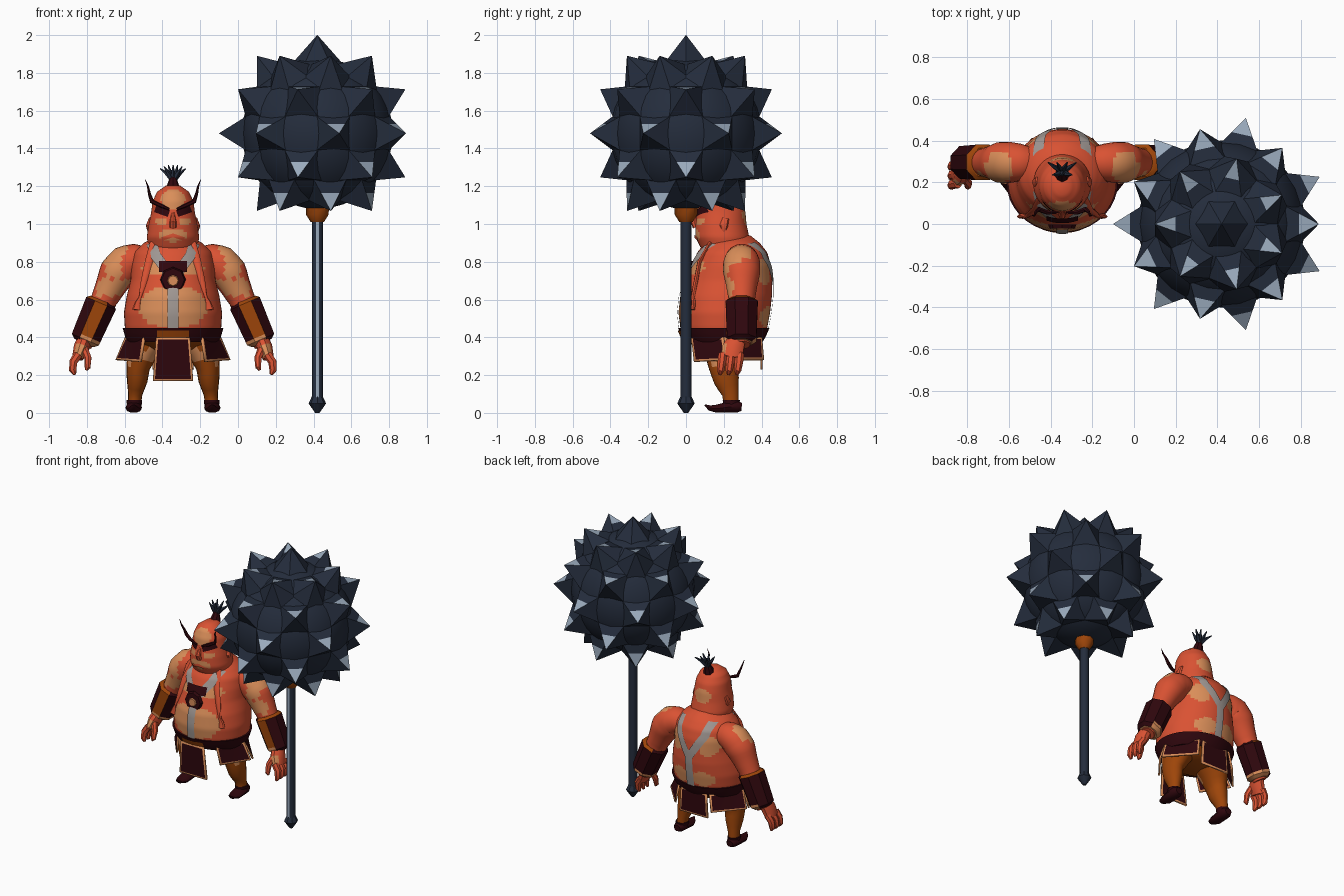
import bpy, bmesh, math
from mathutils import Vector as V

if "Cube" in bpy.data.objects:
    bpy.data.objects.remove(bpy.data.objects["Cube"])

COLS = {"skin": (.70, .085, .033), "tan_skin": (.70, .27, .10), "grey_strap": (.35, .31, .29),
        "maroon": (.028, .002, .004), "orange_leather": (.34, .06, .003),
        "dark_iron": (.018, .026, .046), "light_steel": (.32, .40, .50)}
MATS = []
for n, c in COLS.items():
    m = bpy.data.materials.new(n)
    m.diffuse_color = (*c, 1)
    m.use_nodes = True
    m.node_tree.nodes["Principled BSDF"].inputs["Base Color"].default_value = m.diffuse_color
    MATS.append(m)
SKIN, TAN, GREY, MAROON, ORANGE, IRON, STEEL = range(7)
BX = -.344            # body centre in x


def finish(name, bm, rule, ox=BX):
    """Turn a bmesh into an object; rule is a material number or f(centre) -> number."""
    bmesh.ops.recalc_face_normals(bm, faces=bm.faces)
    for f in bm.faces:
        if rule is not None:
            f.material_index = rule(f.calc_center_median()) if callable(rule) else rule
    bmesh.ops.translate(bm, verts=bm.verts, vec=(ox, 0, 0))
    me = bpy.data.meshes.new(name)
    bm.to_mesh(me)
    bm.free()
    for m in MATS:
        me.materials.append(m)
    ob = bpy.data.objects.new(name, me)
    bpy.context.collection.objects.link(ob)
    return ob


def loft(name, rings, segs, rule, ox=BX, phase=0):
    """Skin closed rings given as (centre, u axis, v axis)."""
    bm = bmesh.new()
    rows = []
    for c, u, v in rings:
        rows.append([bm.verts.new(c + u * math.cos(a) + v * math.sin(a))
                     for a in (phase + 2 * math.pi * i / segs for i in range(segs))])
    for a, b in zip(rows, rows[1:]):
        for i in range(segs):
            j = (i + 1) % segs
            bm.faces.new((a[i], a[j], b[j], b[i]))
    bm.faces.new(rows[0])
    bm.faces.new(rows[-1])
    return finish(name, bm, rule, ox)


def limb(name, pts, segs, rule, ref=(0, 1, 0), ox=BX, phase=0, sub=1):
    """Tube along (x, y, z, ru[, rv]) points, each span cut into sub rings."""
    pts = [tuple(p + (q - p) * k / sub for p, q in zip(a, b))
           for a, b in zip(pts, pts[1:]) for k in range(sub)] + [pts[-1]]
    P = [V(p[:3]) for p in pts]
    rings = []
    for i, p in enumerate(pts):
        t = (P[min(i + 1, len(P) - 1)] - P[max(i - 1, 0)]).normalized()
        v = (V(ref) - t * t.dot(V(ref))).normalized()
        rings.append((P[i], v.cross(t) * p[3], v * p[-1]))
    return loft(name, rings, segs, rule, ox, phase)


def at(prof, z):
    """Interpolate a (z, half width, front y, back y) profile."""
    for a, b in zip(prof, prof[1:]):
        if z <= b[0]:
            k = max(0, (z - a[0]) / (b[0] - a[0]))
            return [p + (q - p) * k for p, q in zip(a, b)][1:]
    return prof[-1][1:]


def body(name, prof, n, segs, rule, grow=0, z0=None, z1=None):
    z0, z1 = z0 or prof[0][0], z1 or prof[-1][0]
    rings = []
    for i in range(n + 1):
        z = z0 + (z1 - z0) * i / n
        rx, f, b = at(prof, z)
        rings.append((V((0, (f + b) / 2, z)), V((rx + grow, 0, 0)), V((0, (b - f) / 2 + grow, 0))))
    return loft(name, rings, segs, rule)


def surf(prof, x, z, side=-1, off=.008):
    rx, f, b = at(prof, z)
    h = math.sqrt(max(0, 1 - (x / rx) ** 2))
    return V((x, (f + b) / 2 + side * ((b - f) / 2 * h + off), z))


def ribbon(name, prof, path, w, mat, side=-1, off=.008):
    """Band lying on a body surface along (x, z) points."""
    bm = bmesh.new()
    rows = []
    for (xa, za), (xb, zb) in zip(path, path[1:]):
        L = math.hypot(xb - xa, zb - za)
        nx, nz = (zb - za) / L, -(xb - xa) / L
        for i in range(9):
            x, z = xa + (xb - xa) * i / 8, za + (zb - za) * i / 8
            rows.append([bm.verts.new(surf(prof, x + nx * k, z + nz * k, side, off))
                         for k in (-w, -w / 2, 0, w / 2, w)])
    for a, b in zip(rows, rows[1:]):
        for i in range(4):
            bm.faces.new((a[i], a[i + 1], b[i + 1], b[i]))
    return finish(name, bm, mat)


def panel(name, corners):
    """Cloth flap with a light hem."""
    bm = bmesh.new()
    f = bm.faces.new([bm.verts.new(c) for c in corners])
    f.normal_update()
    r = bmesh.ops.inset_individual(bm, faces=[f], thickness=.016)
    for g in r["faces"]:
        g.material_index = TAN
    f.material_index = MAROON
    ob = finish(name, bm, None)
    s = ob.modifiers.new("thick", "SOLIDIFY")
    s.thickness, s.offset = .012, 0


def spots(p, table):
    """True inside any of the (|x|, z, half width, half height) ellipses."""
    return any(((abs(p.x) - a) / w) ** 2 + ((p.z - b) / h) ** 2 < 1 for a, b, w, h in table)


# --- spiked mace
C = V((.42, 0, 1.48))
bm = bmesh.new()
bmesh.ops.create_uvsphere(bm, u_segments=28, v_segments=18, radius=.40)
bmesh.ops.translate(bm, verts=bm.verts, vec=C)
finish("mace_ball", bm, IRON, 0)


def spike(d):
    pole, high = abs(d.z) > .95, d.z > .7
    ref = V((0, 1, 0)) if pole else V((0, 0, 1))
    up = (ref - d * d.dot(ref)).normalized()
    split = .50 if pole else .44
    n = 6 if high else 4

    def rule(p):
        q = p - C
        e = q - d * q.dot(d)
        return STEEL if q.dot(d) > split + .01 and (pole or e.dot(up) > .9 * e.length) else IRON
    limb("mace_spike", [(*(C + d * h), .15 * (.52 - h) / .17 + .001) for h in (.35, split, .52)],
         n, rule, ref, 0, math.pi / n if n == 4 else 0)


spike(V((0, 0, 1)))
for z, r, half in ((0, .52, 0), (.235, .47, .5), (-.235, .47, .5), (.41, .32, 0), (-.41, .32, 0)):
    for k in range(7):
        a = math.pi + 2 * math.pi * (k + half) / 7
        spike(V((r * math.cos(a), r * math.sin(a), z)).normalized())
limb("mace_shaft", [(.42, 0, .07, .03), (.42, 0, 1.04, .03)], 12,
     lambda p: STEEL if p.y < -.02 and abs(p.x - .42) < .005 else IRON, ox=0, phase=math.pi / 12)
limb("mace_pommel", [(.42, 0, 0, .012), (.42, 0, .05, .046), (.42, 0, .09, .028)], 8, IRON, ox=0)
limb("mace_collar", [(.42, 0, 1.01, .035), (.42, 0, 1.05, .06), (.42, 0, 1.12, .062)], 8, ORANGE, ox=0)

# --- torso
TORSO = [(.33, .16, .09, .33), (.38, .235, .0, .40), (.45, .255, -.03, .43), (.53, .26, -.04, .445),
         (.62, .245, -.03, .455), (.70, .225, .0, .455), (.78, .22, .03, .45), (.85, .205, .06, .43),
         (.90, .155, .10, .39), (.94, .08, .14, .34)]


def torso_rule(p):
    if p.z < .40:
        return ORANGE
    front = ((.05, .56, .13, .105), (.10, .77, .065, .045))
    back = ((.125, .75, .06, .07), (.08, .51, .09, .05))
    return TAN if spots(p, front if p.y < .2 else back) else SKIN


body("torso", TORSO, 44, 56, torso_rule)
body("belt", TORSO, 3, 36, MAROON, .012, .375, .45)
ribbon("belt_buckle", TORSO, [(-.085, .413), (.085, .413)], .022, ORANGE, off=.02)

# --- straps and chest ornament
ribbon("front_strap", TORSO, [(0, .45), (0, .68)], .028, GREY)
ribbon("back_strap", TORSO, [(0, .45), (0, .68)], .028, GREY, 1)
for s in (-1, 1):
    ribbon("chest_strap", TORSO, [(s * .03, .75), (s * .09, .83), (s * .115, .90)], .027, GREY)
    ribbon("shoulder_strap", TORSO, [(0, .66), (s * .10, .82), (s * .115, .90)], .026, GREY, 1)
    # hanging strand with a flared tassel
    path = [(.10, .90, .022), (.125, .80, .024), (.15, .70, .02), (.175, .61, .008),
            (.185, .585, .016), (.19, .545, .028)]
    limb("hanging_strand", [(*surf(TORSO, s * x, z, -1, .004), r, .012) for x, z, r in path], 8, SKIN)
limb("chest_medallion", [(0, -.002, .705, .068), (0, -.022, .705, .06)], 8, MAROON, (0, 0, 1))
limb("medallion_gem", [(0, -.02, .70, .032), (0, -.028, .70, .026)], 8, TAN, (0, 0, 1))
ribbon("medallion_top", TORSO, [(-.075, .775), (.075, .775)], .028, MAROON, off=.014)

# --- head
HEAD = [(.83, .09, .12, .30), (.87, .128, .08, .33), (.93, .139, .05, .335), (1.0, .128, .05, .32),
        (1.06, .116, .06, .315), (1.12, .108, .065, .30), (1.17, .085, .09, .27), (1.205, .035, .14, .23)]


def head_rule(p):
    face = ((0, 1.13, .065, .055), (0, .94, .075, .035), (.06, 1.015, .03, .02))
    return TAN if spots(p, face if p.y < .17 else ((0, 1.04, .06, .05),)) else SKIN


body("head", HEAD, 32, 44, head_rule)
limb("nose", [(0, .065, 1.06, .008), (0, .042, 1.01, .018), (0, .055, .985, .02)], 8, SKIN)
ribbon("mouth", HEAD, [(-.06, .92), (0, .94), (.06, .92)], .01, SKIN, off=.006)
for s in (-1, 1):
    ribbon("eye", HEAD, [(s * .022, 1.055), (s * .095, 1.08)], .018, MAROON, off=.005)
    limb("long_eyebrow", [(s * .02, .055, 1.078, .006), (s * .07, .055, 1.10, .011), (s * .112, .07, 1.12, .012),
                          (s * .125, .06, 1.16, .008), (s * .133, .04, 1.20, .005), (s * .147, .04, 1.235, .001)],
         6, MAROON)
    limb("ear", [(s * .122, .2, .96, .012, .012), (s * .13, .2, .99, .014, .022),
                 (s * .12, .21, 1.03, .008, .018)], 8, SKIN)
# topknot with its fan of locks
limb("topknot_band", [(0, .23, 1.18, .04), (0, .24, 1.21, .03), (0, .25, 1.245, .018)], 8, MAROON)
for k in range(7):
    a = math.radians(-45 + 15 * k)
    dy = .03 * (-1) ** k
    limb("topknot_lock", [(0, .25, 1.225, .014), (.045 * math.sin(a), .255 + dy / 2, 1.265, .012),
                          (.095 * math.sin(a), .265 + dy, 1.245 + .068 * math.cos(a), .003)], 5, IRON)


def arm_rule(p):
    x = abs(p.x)
    cap = ((x - .30) / .07) ** 2 + ((p.y - .27) / .08) ** 2 < 1 and p.z > .72
    elbow = p.y < .25 and .62 < p.z < .71
    return TAN if cap or elbow else SKIN


def bracer_rule(p):
    if p.z < .397:
        return TAN
    return ORANGE if p.z > .587 or p.y < .222 else MAROON


# --- arms, hands, legs, boots and skirt, mirrored
for s in (-1, 1):
    limb("arm", [(s * x, .295, z, r) for x, z, r in ((.15, .80, .075), (.20, .805, .09), (.25, .79, .098),
         (.295, .74, .098), (.33, .67, .082), (.365, .60, .07), (.42, .46, .065), (.475, .36, .045))], 24,
         arm_rule, sub=3)
    limb("bracer", [(s * x, .295, z, r) for x, z, r in ((.375, .595, .074), (.381, .58, .092),
         (.457, .405, .085), (.464, .388, .084), (.472, .37, .06))], 8, bracer_rule, phase=math.pi / 8)
    limb("palm", [(s * .468, .275, .39, .04, .045), (s * .485, .25, .345, .042, .06),
                  (s * .505, .24, .29, .03, .06)], 10, lambda p: TAN if p.y < .215 else SKIN)
    for i in range(3):
        y = .195 + .045 * i
        limb("finger", [(s * .50, y, .31, .024), (s * .527, y - .005, .27, .023),
                        (s * .53, y - .012, .225, .02), (s * .52, y - .015, .203, .009)], 7, SKIN)
    limb("thumb", [(s * .47, .22, .34, .022), (s * .45, .195, .29, .02),
                   (s * .452, .18, .24, .016), (s * .46, .18, .225, .006)], 7, SKIN)
    limb("leg", [(s * x, y, z, r, q) for x, y, z, r, q in ((.11, .2, .42, .10, .13), (.16, .2, .33, .085, .11),
         (.185, .2, .24, .062, .08), (.19, .215, .17, .055, .068), (.2, .235, .10, .038, .045),
         (.205, .24, .04, .034, .04))], 14, lambda p: TAN if p.y < .16 and .27 < p.z < .35 else ORANGE, sub=2)
    limb("boot", [(s * .208, y, z, r, q) for y, z, r, q in ((.295, .032, .025, .022), (.27, .034, .04, .034),
         (.22, .03, .043, .03), (.16, .022, .042, .022), (.125, .026, .026, .015), (.10, .042, .005, .004))],
         10, MAROON, (0, 0, 1))
    limb("boot_cuff", [(s * .205, .24, .03, .038, .042), (s * .205, .24, .068, .042, .048)], 10, MAROON)
    panel("side_flap_front", [(s * .15, .03, .40), (s * .25, .2, .40), (s * .30, .21, .28), (s * .17, .045, .27)])
    panel("side_flap_back", [(s * .25, .2, .40), (s * .12, .40, .40), (s * .14, .41, .28), (s * .30, .23, .28)])
panel("front_flap", [(-.09, -.022, .40), (.09, -.022, .40), (.107, -.01, .17), (-.107, -.01, .17)])
panel("back_flap", [(-.10, .40, .40), (.10, .40, .40), (.11, .40, .23), (-.11, .40, .23)])

# --- smooth shading with sharp edges kept
for o in bpy.context.scene.objects:
    o.select_set(True)
    bpy.context.view_layer.objects.active = o
bpy.ops.object.shade_smooth_by_angle(angle=math.radians(40))
